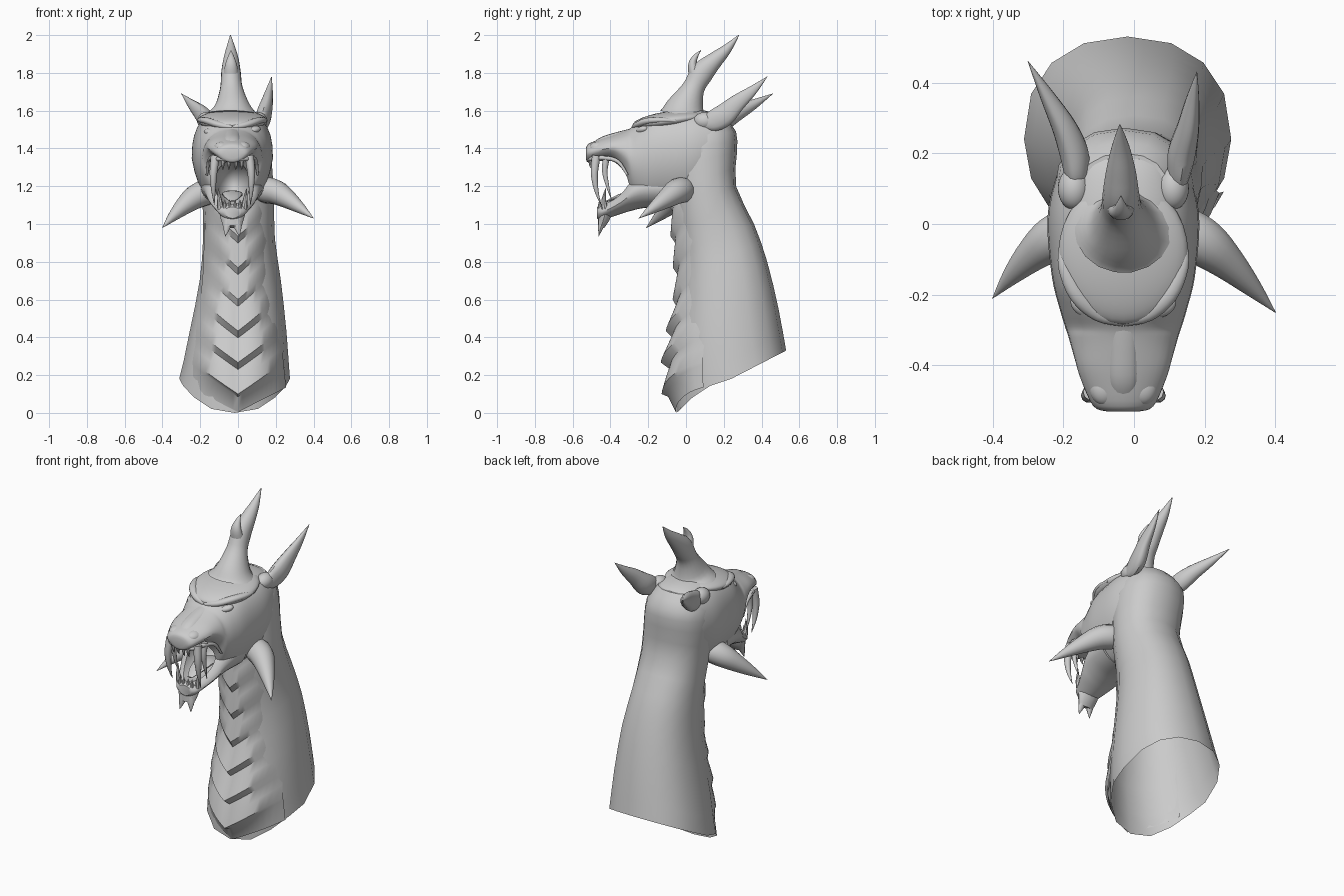
import bpy, bmesh, math
from mathutils import Vector

CX = -0.03  # the head sits slightly off the centre line
X = (1, 0, 0)
grey = bpy.data.materials.new("stone grey")
grey.diffuse_color = (0.6, 0.6, 0.6, 1)


def smooth(rows, n):
    """Catmull-Rom interpolation of rows of numbers."""
    out, m = [], len(rows) - 1
    for i in range(m):
        a, b, c, d = (rows[max(0, min(m, i + k))] for k in (-1, 0, 1, 2))
        for k in range(n):
            t = k / n
            out.append([0.5 * (2*q + (r - p)*t + (2*p - 5*q + 4*r - s)*t*t + (3*q - p - 3*r + s)*t**3)
                        for p, q, r, s in zip(a, b, c, d)])
    return out + [list(rows[-1])]


def sample(rows, z):
    """Linear lookup in rows sorted by their first number."""
    for a, b in zip(rows, rows[1:]):
        if z <= b[0]:
            t = max(0, (z - a[0]) / (b[0] - a[0]))
            return [p + (q - p) * t for p, q in zip(a, b)]
    return rows[-1]


def skin(name, rings, closed=True, caps=(True, True)):
    """Bridge point rings into a mesh object."""
    bm = bmesh.new()
    vs = [[bm.verts.new(p) for p in r] for r in rings]
    n = len(rings[0])
    for a, b in zip(vs, vs[1:]):
        for i in range(n if closed else n - 1):
            j = (i + 1) % n
            bm.faces.new((a[i], a[j], b[j], b[i]))
    if caps[0]:
        bm.faces.new(vs[0])
    if caps[1]:
        bm.faces.new(vs[-1])
    bmesh.ops.recalc_face_normals(bm, faces=bm.faces)
    me = bpy.data.meshes.new(name)
    bm.to_mesh(me)
    bm.free()
    me.materials.append(grey)
    ob = bpy.data.objects.new(name, me)
    bpy.context.collection.objects.link(ob)
    return ob


def spow(v, e):
    return math.copysign(abs(v) ** e, v)


def tube(name, pts, ref=(0, 0, 1), n=14, steps=4, dent=0):
    """Tapered tube; pts are (x, y, z, radius along ref, radius across)."""
    rows = smooth([tuple(p) if len(p) == 5 else (*p, p[3]) for p in pts], steps)
    rings = []
    for i, r in enumerate(rows):
        a, b = rows[max(0, i - 1)], rows[min(len(rows) - 1, i + 1)]
        t = (Vector(b[:3]) - Vector(a[:3])).normalized()
        u = Vector(ref)
        u = (u - t * u.dot(t)).normalized()
        w = t.cross(u)
        ring = []
        for k in range(n):
            ang = 2 * math.pi * k / n
            s = math.sin(ang)
            if s * dent > 0:  # flatten one side
                s *= 0.6
            ring.append(Vector(r[:3]) + u * max(r[3], .001) * math.cos(ang) + w * max(r[4], .001) * s)
        rings.append(ring)
    return skin(name, rings)


def pair(name, pts, **kw):
    """Mirrored pair of tubes about the head's centre line."""
    for side, s in (("right", 1), ("left", -1)):
        tube(side + "_" + name, [(CX + s * p[0], *p[1:]) for p in pts], **kw)


def ball(name, loc, size, rot=(0, 0, 0)):
    bpy.ops.mesh.primitive_uv_sphere_add(segments=32, ring_count=16, location=loc, rotation=rot)
    ob = bpy.context.object
    ob.name, ob.scale = name, size
    ob.data.materials.append(grey)
    return ob


def head_loft(name, stations, narrow):
    """Loft along y; stations are (y, top z, bottom z, half width)."""
    rings = []
    for y, zt, zb, hw in smooth(stations, 4):
        ring = []
        e = max(.78, min(1, .78 + (-.2 - y) * 1.3))  # boxier cranium, rounder muzzle
        for k in range(32):
            a = 2 * math.pi * k / 32
            c, s = spow(math.cos(a), e), spow(math.sin(a), e)
            ring.append((CX + hw * c * (1 - narrow * max(0, -s)), y, (zt + zb) / 2 + (zt - zb) / 2 * s))
        rings.append(ring)
    return skin(name, rings)


# neck: open at the bottom; (front y, front z, back y, back z, half width, centre x)
neck = [(-.05, 0, .53, .33, .293, -.018), (-.06, .3, .49, .55, .257, 0), (-.03, .6, .43, .8, .215, .012),
        (-.03, .85, .36, 1.0, .19, .005), (-.06, 1.08, .265, 1.2, .19, 0), (-.1, 1.3, .27, 1.38, .2, -.022),
        (-.1, 1.45, .265, 1.49, .19, -.03), (-.03, 1.57, .2, 1.57, .13, -.03)]
rings = []
for j, (fy, fz, by, bz, hw, cx) in enumerate(smooth(neck, 2)):
    ring = []
    for k in range(16):
        a = 2 * math.pi * k / 16
        e = 1 if math.cos(a) > 0 else .85
        c, s = spow(math.cos(a), e), spow(math.sin(a), .9)
        y = (fy + by) / 2 - (by - fy) / 2 * c
        z = (fz + bz) / 2 - (bz - fz) / 2 * c
        if j == 0:  # the rim sits higher at the sides
            z = sample([(-.05, 0), (.09, .135), (.2, .16), (.53, .33)], y)[1]
        ring.append((cx + hw * s, y, z))
    rings.append(ring)
skin("neck", rings, caps=(False, True))

# belly plates: chevrons with a sawtooth profile; (z, neck front y, half width, ridge height)
belly = [(0, -.05, .28, .0), (.1, -.055, .28, .07), (.27, -.06, .262, .07), (.45, -.045, .24, .055),
         (.61, -.03, .215, .035), (.76, -.03, .2, .035), (1.1, -.06, .19, .03)]
rows = [(.005, 0), (.085, .6)]
for i in range(7):
    z = .1 + .167 * i
    rows += [(z, 1), (z + .07, .65), (z + .13, .3)]
rings = []
for v, lift in rows:
    ring = []
    for k in range(-10, 11):
        u = k / 10
        z = v + (.17 if v > .05 else .13) * abs(u)
        _, fy, hw, d = sample(belly, z)
        d = sample(belly, v)[3] * (.25 + (lift - .25) * (1 - .3 * abs(u))) * (1 - abs(u) ** 3)
        x = u * .92
        ring.append((x * hw, fy - d - .004 + .25 * (1 - math.sqrt(1 - x * x)), z))
    rings.append(ring)
skin("belly_plates", rings, closed=False, caps=(False, False))

# skull with snout, and the lower jaw
head = head_loft("skull", [(-.53, 1.40, 1.345, .045), (-.515, 1.425, 1.325, .085), (-.44, 1.455, 1.335, .12),
                           (-.38, 1.475, 1.325, .138), (-.32, 1.495, 1.24, .155), (-.29, 1.51, 1.14, .165),
                           (-.24, 1.545, 1.10, .18), (-.15, 1.585, 1.09, .202), (0, 1.605, 1.09, .215),
                           (.1, 1.6, 1.13, .2), (.18, 1.575, 1.22, .165), (.235, 1.52, 1.33, .09)], .2)
jaw = head_loft("lower_jaw", [(-.12, 1.27, 1.09, .165), (-.22, 1.27, 1.085, .155), (-.29, 1.24, 1.07, .14),
                              (-.34, 1.18, 1.055, .12), (-.4, 1.13, 1.035, .092), (-.45, 1.105, 1.02, .07),
                              (-.47, 1.09, 1.03, .045)], .2)

# hollow the mouth
cut = ball("mouth_cutter", (CX, -.37, 1.215), (.095, .2, .12))
cut.hide_render = True
for ob in (head, jaw):
    m = ob.modifiers.new("mouth", 'BOOLEAN')
    m.operation, m.object, m.solver = 'DIFFERENCE', cut, 'EXACT'
    bpy.context.view_layer.objects.active = ob
    bpy.ops.object.modifier_apply(modifier="mouth")
bpy.data.objects.remove(cut)

# forked crest horn
tube("crest_horn", [(-.03, -.01, 1.58, .14, .13), (-.03, 0, 1.625, .095, .1), (-.035, .04, 1.72, .06, .06),
                    (-.037, .085, 1.8, .052, .062), (-.037, .15, 1.865, .042, .045),
                    (-.038, .215, 1.925, .026, .027), (-.04, .28, 2.0, .002, .002)], ref=X, n=18)
tube("crest_prong", [(-.037, .055, 1.77, .045, .04), (-.037, .035, 1.84, .032, .025),
                     (-.037, .05, 1.885, .017, .014), (-.037, .08, 1.92, .001, .001)], ref=X)

# ears
tube("right_ear", [(.125, .09, 1.535, .03, .03), (.135, .14, 1.545, .055, .04), (.145, .2, 1.575, .06, .05),
                   (.16, .27, 1.64, .045, .04), (.17, .35, 1.705, .026, .024), (.178, .43, 1.78, .001, .001)],
     dent=1)
tube("left_ear", [(-.165, .09, 1.525, .03, .03), (-.17, .14, 1.535, .055, .045), (-.18, .2, 1.555, .058, .052),
                  (-.205, .27, 1.59, .045, .044), (-.25, .36, 1.635, .026, .026), (-.3, .46, 1.69, .001, .001)],
     dent=-1)
for s in (1, -1):
    ball("ear_root", (CX + s * .14, .1, 1.545), (.045, .06, .047))

# cheek spikes
tube("right_cheek_spike", [(.09, 0, 1.18, .05, .05), (.14, -.02, 1.18, .068, .07), (.2, -.055, 1.168, .066, .068),
                           (.265, -.11, 1.13, .05, .05), (.335, -.18, 1.08, .027, .027), (.4, -.25, 1.03, .001, .001)])
tube("left_cheek_spike", [(-.11, 0, 1.17, .05, .05), (-.16, -.015, 1.17, .068, .07), (-.225, -.04, 1.143, .065, .066),
                          (-.285, -.085, 1.097, .049, .049), (-.345, -.145, 1.04, .027, .027),
                          (-.4, -.21, .98, .001, .001)])

# brow ledge, brows, eyes and snout details
ball("brow_ledge", (CX, -.08, 1.548), (.183, .205, .05), (.13, 0, 0))
pair("brow", [(0, -.27, 1.51, .016, .02), (.07, -.252, 1.525, .018, .024), (.13, -.2, 1.545, .018, .024),
              (.165, -.12, 1.55, .014, .02), (.175, -.05, 1.545, .006, .006)])
for s, z in ((1, 1.497), (-1, 1.483)):
    ball("eye", (CX + s * .112, -.232, z), (.042, .028, .02), (0, -s * .25, s * .6))
tube("nose_bridge", [(CX, -.25, 1.49, .025, .05), (CX, -.35, 1.465, .025, .045), (CX, -.44, 1.437, .025, .045),
                     (CX, -.5, 1.405, .015, .03)])
for s in (1, -1):
    ball("nostril", (CX + s * .055, -.46, 1.405), (.042, .052, .032))
pair("lip_ridge", [(.03, -.515, 1.345, .012), (.08, -.49, 1.345, .012), (.108, -.43, 1.35, .012),
                   (.125, -.36, 1.33, .01), (.135, -.31, 1.26, .006)])

# teeth
pair("fang", [(.09, -.475, 1.36, .024), (.1, -.485, 1.27, .02), (.1, -.475, 1.18, .012),
              (.095, -.45, 1.1, .001)], ref=X, n=10)
pair("rear_fang", [(.1, -.42, 1.36, .02), (.1, -.43, 1.28, .015), (.1, -.415, 1.2, .009),
                   (.097, -.395, 1.13, .001)], ref=X, n=10)
pair("lower_fang", [(.062, -.43, 1.08, .018), (.068, -.435, 1.13, .012), (.075, -.425, 1.19, .001)], ref=X, n=8)
for i, x in enumerate((.018, .05)):
    pair(f"upper_tooth_{i}", [(x, -.5, 1.35, .013), (x, -.505, 1.315, .009), (x, -.495, 1.285, .001)], ref=X, n=8)
    pair(f"lower_tooth_{i}", [(x * .8, -.455, 1.08, .01), (x * .8, -.457, 1.105, .008), (x * .8, -.455, 1.13, .001)],
         ref=X, n=8)

# tongue
tube("tongue", [(CX, -.18, 1.14, .02, .05), (CX, -.27, 1.16, .018, .055), (CX, -.35, 1.145, .014, .045),
                (CX, -.42, 1.12, .004, .015)])

# forked chin beard
tube("chin", [(CX, -.42, 1.09, .075, .04), (CX, -.435, 1.03, .062, .032), (CX, -.45, .985, .048, .018)], ref=X)
pair("chin_barb", [(.024, -.44, 1.02, .026, .025), (.03, -.452, .98, .019, .014), (.037, -.462, .935, .001, .001)],
     ref=X, n=10)

# smooth shading that keeps hard edges
for ob in bpy.data.objects:
    ob.select_set(True)
bpy.context.view_layer.objects.active = head
bpy.ops.object.shade_smooth_by_angle(angle=math.radians(40))
